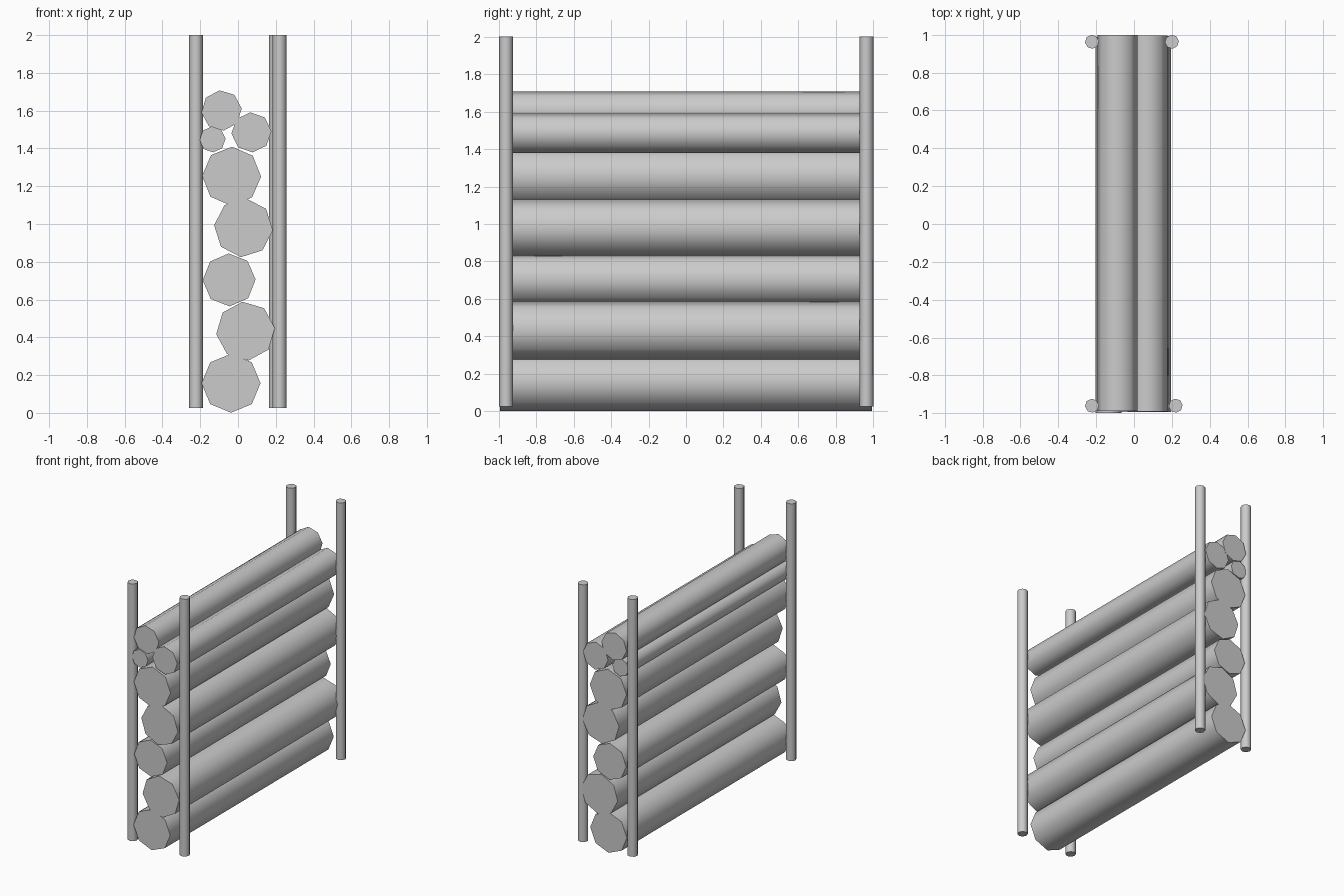
import bpy, math

if "Cube" in bpy.data.objects:
    bpy.data.objects.remove(bpy.data.objects["Cube"])

def rod(name, radius, length, location, spin=0.0, along_y=False):
    """Eight-sided capped rod, smooth round the side with sharp ends."""
    bpy.ops.mesh.primitive_cylinder_add(vertices=8, radius=radius, depth=length)
    ob = bpy.context.object
    ob.name = name
    # blender puts the first corner on +y, so turn it to +x before the spin
    me = ob.data
    a = math.radians(spin - 90)
    for v in me.vertices:
        x, y, z = v.co
        x, y = x * math.cos(a) - y * math.sin(a), x * math.sin(a) + y * math.cos(a)
        v.co = (x, -z, y) if along_y else (x, y, z)
    ob.location = location
    bpy.ops.object.shade_smooth_by_angle(angle=math.radians(60))
    return ob

# Stacked logs: x, z, radius, spin in degrees, y offset
logs = [
    (-0.037, 0.157, 0.156, 0, 0.0),
    (0.040, 0.433, 0.156, 6, 0.0),
    (-0.047, 0.704, 0.140, 1, 0.0),
    (0.029, 0.980, 0.156, -5, 0.0),
    (-0.034, 1.253, 0.156, -1, 0.0),
    (-0.135, 1.448, 0.069, 3, -0.005),
    (0.071, 1.485, 0.106, 3, 0.003),
    (-0.087, 1.601, 0.107, 6, 0.005),
]
for i, (x, z, r, spin, dy) in enumerate(logs, 1):
    rod(f"log_{i}", r, 1.985, (x, dy, z), spin, along_y=True)

# Four upright posts holding the stack
posts = {
    "post_front_left": (-0.222, -0.960),
    "post_back_left": (-0.222, 0.963),
    "post_front_right": (0.220, -0.960),
    "post_back_right": (0.200, 0.963),
}
for name, (x, y) in posts.items():
    rod(name, 0.037, 1.975, (x, y, 1.0125), spin=5)
